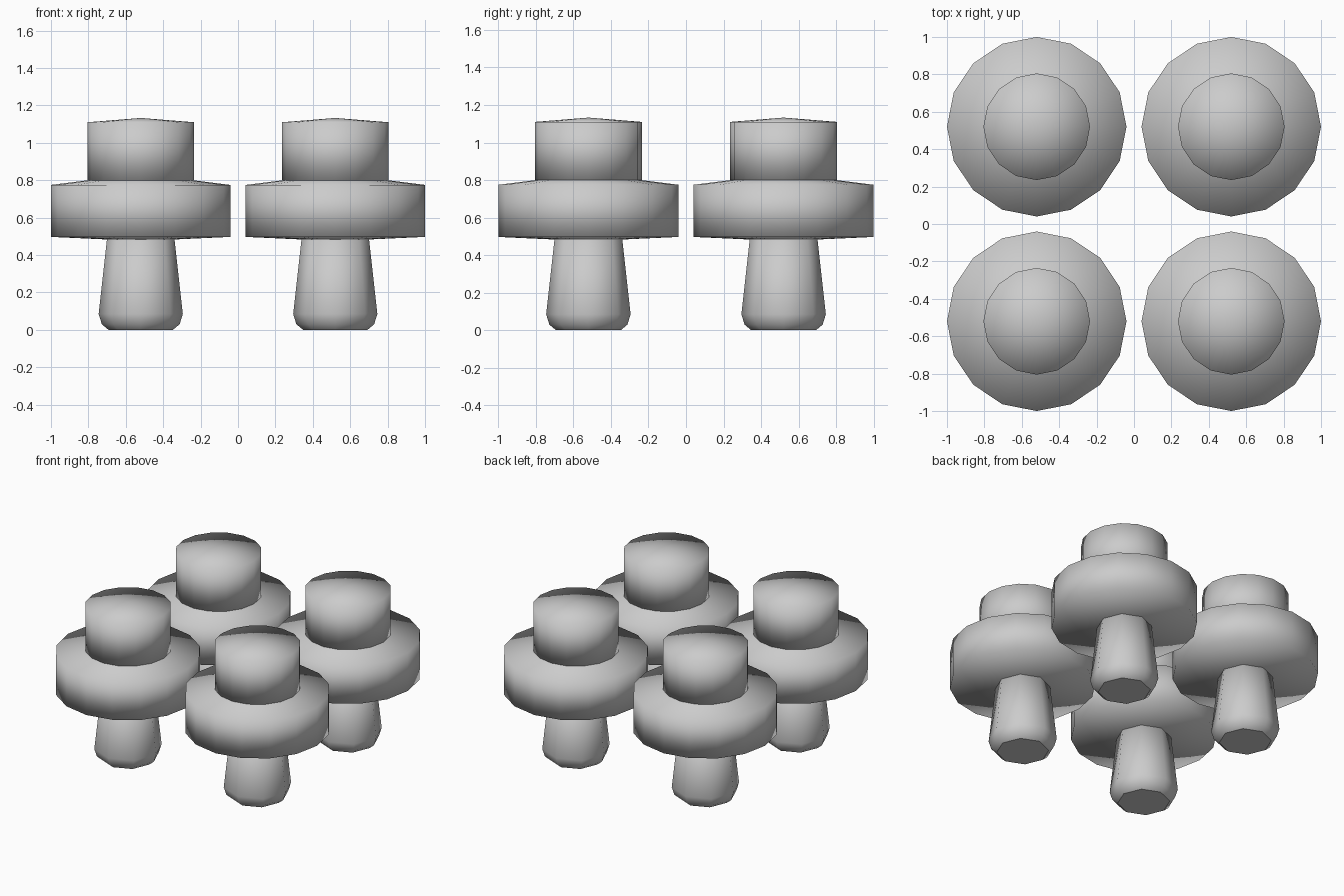
import bpy
import bmesh
import math

cube = bpy.data.objects.get("Cube")
if cube:
    bpy.data.objects.remove(cube, do_unlink=True)

# One plain grey for everything
grey = bpy.data.materials.new("light grey")
grey.use_nodes = True
grey.diffuse_color = (0.6, 0.6, 0.6, 1)
grey.node_tree.nodes["Principled BSDF"].inputs["Base Color"].default_value = (0.6, 0.6, 0.6, 1)


def lathe(name, profile, sides, flat_bottom=False):
    """Turn a (radius, z) profile, bottom to top, into a closed smooth solid."""
    bm = bmesh.new()
    rings = []
    for r, z in profile:
        if r == 0:
            rings.append([bm.verts.new((0, 0, z))] * sides)
        else:
            rings.append([bm.verts.new((r * math.cos(math.tau * i / sides),
                                        r * math.sin(math.tau * i / sides), z))
                          for i in range(sides)])
    for low, high in zip(rings, rings[1:]):
        for i in range(sides):
            j = (i + 1) % sides
            corners = dict.fromkeys((low[i], low[j], high[j], high[i]))
            bm.faces.new(list(corners)).smooth = True
    # Flat ends where the profile does not close on the axis
    if profile[0][0] > 0:
        end = bm.faces.new(rings[0][::-1])
        end.smooth = not flat_bottom
        if flat_bottom:
            for e in end.edges:
                e.smooth = False
    if profile[-1][0] > 0:
        bm.faces.new(rings[-1]).smooth = True
    bmesh.ops.recalc_face_normals(bm, faces=bm.faces)
    mesh = bpy.data.meshes.new(name)
    bm.to_mesh(mesh)
    bm.free()
    mesh.materials.append(grey)
    return mesh


# Tapered stem with a rounded foot, wide collar, and slightly domed knob
parts = {
    "stem": lathe("stem", [(0.172, 0), (0.208, 0.03), (0.225, 0.085), (0.18, 0.49)],
                  8, flat_bottom=True),
    "collar": lathe("collar", [(0, 0.475), (0.48, 0.497), (0.48, 0.775), (0, 0.835)], 16),
    "knob": lathe("knob", [(0.285, 0.79), (0.285, 1.11), (0, 1.133)], 16),
}

# Four identical pieces in a square
for side, x in (("left", 0.52), ("right", -0.52)):
    for end, y in (("front", -0.52), ("back", 0.52)):
        for part, mesh in parts.items():
            ob = bpy.data.objects.new(f"{end}_{side}_{part}", mesh)
            ob.location = (x, y, 0)
            bpy.context.collection.objects.link(ob)
